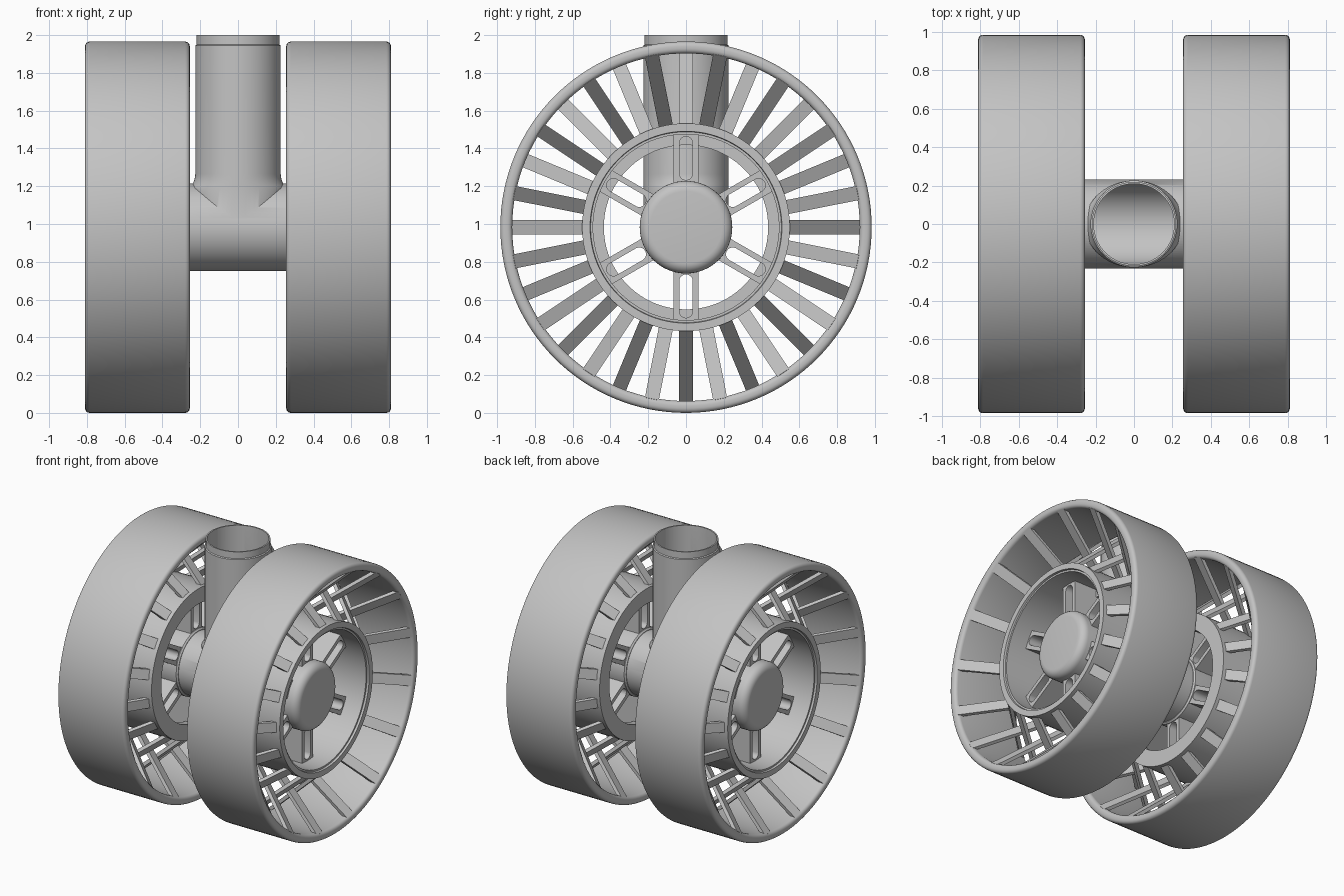
import bpy, bmesh, math
from mathutils import Matrix, Vector

cube = bpy.data.objects.get("Cube")
if cube:
    bpy.data.objects.remove(cube, do_unlink=True)

AXLE_Z = 0.983
TYRE_R = 0.983
SPOKES = 32
ARMS = 6

metal = bpy.data.materials.new("plain_grey")
metal.use_nodes = True
GREY = (0.55, 0.55, 0.55, 1)
metal.diffuse_color = GREY
for node in metal.node_tree.nodes:
    if node.type == 'BSDF_PRINCIPLED':
        node.inputs["Base Color"].default_value = GREY


def finish(bm, name, smooth=True):
    """Turn a bmesh into a named, shaded object."""
    bmesh.ops.remove_doubles(bm, verts=bm.verts, dist=1e-5)
    bmesh.ops.recalc_face_normals(bm, faces=bm.faces)
    mesh = bpy.data.meshes.new(name)
    bm.to_mesh(mesh)
    bm.free()
    mesh.materials.append(metal)
    ob = bpy.data.objects.new(name, mesh)
    bpy.context.scene.collection.objects.link(ob)
    if smooth:
        shade(ob)
    return ob


def shade(ob):
    bpy.ops.object.select_all(action='DESELECT')
    ob.select_set(True)
    bpy.context.view_layer.objects.active = ob
    bpy.ops.object.shade_smooth_by_angle(angle=math.radians(35))


def lathe(profile, axis, steps, closed=True):
    """Revolve (along, radius) points round the x axis through the hub, or the z axis."""
    bm = bmesh.new()
    rings = []
    for i in range(steps):
        a = math.tau * i / steps
        c, s = math.cos(a), math.sin(a)
        rings.append([bm.verts.new((h, r * c, AXLE_Z + r * s) if axis == 'X' else (r * c, r * s, h))
                      for h, r in profile])
    n = len(profile)
    for i in range(steps):
        p, q = rings[i], rings[(i + 1) % steps]
        for j in range(n if closed else n - 1):
            k = (j + 1) % n
            bm.faces.new((p[j], p[k], q[k], q[j]))
    bmesh.ops.dissolve_degenerate(bm, dist=1e-6, edges=bm.edges)
    return bm


def rounded(x0, x1, r0, r1, rad, steps=4):
    """Rounded rectangle section for the tyre."""
    pts = []
    for k, (x, r) in enumerate(((x1 - rad, r1 - rad), (x0 + rad, r1 - rad),
                                (x0 + rad, r0 + rad), (x1 - rad, r0 + rad))):
        for i in range(steps + 1):
            a = math.pi / 2 * (k + i / steps)
            pts.append((x + rad * math.cos(a), r + rad * math.sin(a)))
    return pts


def strip(bm, x0, r0, x1, r1, angle, width, thick):
    """Flat bar running outward from (x0, r0) to (x1, r1) at an angle round the hub."""
    along = Vector((x1 - x0, 0, r1 - r0))
    turn = Matrix.Rotation(angle, 4, 'X')
    tilt = Matrix.Rotation(math.atan2(along.x, along.z), 4, 'Y')
    mid = Matrix.Translation(((x0 + x1) / 2, 0, (r0 + r1) / 2))
    size = Matrix.Diagonal((thick, width, along.length, 1))
    bmesh.ops.create_cube(bm, size=1,
                          matrix=Matrix.Translation((0, 0, AXLE_Z)) @ turn @ mid @ tilt @ size)


def slotted_arm(bm, x0, x1, angle):
    """Radial arm with a round-ended slot through it."""
    n, half, slot, lo, hi = 24, 0.065, 0.036, 0.25, 0.48
    turn = Matrix.Translation((0, 0, AXLE_Z)) @ Matrix.Rotation(angle, 4, 'X')
    loops = []
    for x in (x0, x1):
        inner, outer = [], []
        for i in range(n):
            a = math.tau * (i + 0.5) / n
            c, s = math.cos(a), math.sin(a)
            m = max(abs(c), abs(s))
            end = hi - slot if s > 0 else lo + slot
            inner.append(bm.verts.new(turn @ Vector((x, slot * c, end + slot * s))))
            outer.append(bm.verts.new(turn @ Vector((x, half * c / m, end + half * s / m))))
        loops.append((inner, outer))
    (a, b), (c, d) = loops
    for i in range(n):
        j = (i + 1) % n
        for p, q in ((a, b), (b, d), (d, c), (c, a)):
            bm.faces.new((p[i], p[j], q[j], q[i]))


def place(bm, name, side):
    """Reflect a wheel part to its side and make the object."""
    bmesh.ops.scale(bm, vec=(side, 1, 1), verts=bm.verts)
    return finish(bm, name)


# Wheels
for side, label in ((1, "left"), (-1, "right")):
    place(lathe(rounded(0.255, 0.81, 0.92, TYRE_R, 0.025), 'X', 128), label + "_tyre_band", side)

    # Rim barrel with a lip outside and a turned-in flange inside
    barrel = [(0.33, 0.435), (0.33, 0.55), (0.73, 0.55), (0.73, 0.508),
              (0.715, 0.505), (0.715, 0.492), (0.39, 0.492), (0.39, 0.435)]
    place(lathe(barrel, 'X', 96), label + "_rim_barrel", side)

    # Hub with a rounded cap
    hub = [(0.33, 0), (0.33, 0.235), (0.34, 0.245)]
    hub += [(0.605 + 0.055 * math.sin(t), 0.19 + 0.055 * math.cos(t))
            for t in (math.pi / 12 * i for i in range(7))]
    hub.append((0.66, 0))
    place(lathe(hub, 'X', 64, closed=False), label + "_hub", side)

    # Slotted arms joining hub and rim
    bm = bmesh.new()
    for i in range(ARMS):
        slotted_arm(bm, 0.345, 0.575, math.tau * i / ARMS)
    place(bm, label + "_hub_arms", side)

    # Flexible spokes, leaning in and out by turns
    bm = bmesh.new()
    for i in range(SPOKES):
        ends = (0.70, 0.27) if i % 2 == 0 else (0.36, 0.795)
        strip(bm, ends[0], 0.535, ends[1], 0.935, math.tau * i / SPOKES, 0.075, 0.025)
    place(bm, label + "_spokes", side)


# Hollow upright joined to the axle tube
def tube(name, radius, x_end):
    return finish(lathe([(-x_end, 0), (-x_end, radius), (x_end, radius), (x_end, 0)],
                        'X', 96, closed=False), name, False)


def join_shape(ob, other, operation):
    mod = ob.modifiers.new("join", 'BOOLEAN')
    mod.operation, mod.solver, mod.object = operation, 'EXACT', other
    bpy.context.view_layer.objects.active = ob
    bpy.ops.object.modifier_apply(modifier=mod.name)
    bpy.data.objects.remove(other, do_unlink=True)


post = [(AXLE_Z, 0), (AXLE_Z, 0.226)]
post += [(1.19 + 0.015 * i, 0.226) for i in range(6)]
post += [(1.945, 0.226), (1.95, 0.219), (2.0, 0.219), (2.0, 0)]
bm = lathe(post, 'Z', 96, closed=False)
for v in bm.verts:          # flare sideways where the post meets the axle
    if v.co.z < 1.265:
        v.co.x *= 1 + 0.13 * min(1, (1.265 - v.co.z) / 0.075) ** 2
upright = finish(bm, "strut_and_axle", False)
join_shape(upright, tube("axle_outer", 0.231, 0.335), 'UNION')
bore = finish(lathe([(AXLE_Z, 0), (AXLE_Z, 0.209), (2.1, 0.209), (2.1, 0)], 'Z', 96, closed=False),
              "bore", False)
join_shape(upright, bore, 'DIFFERENCE')
join_shape(upright, tube("axle_bore", 0.2105, 0.325), 'DIFFERENCE')
shade(upright)
